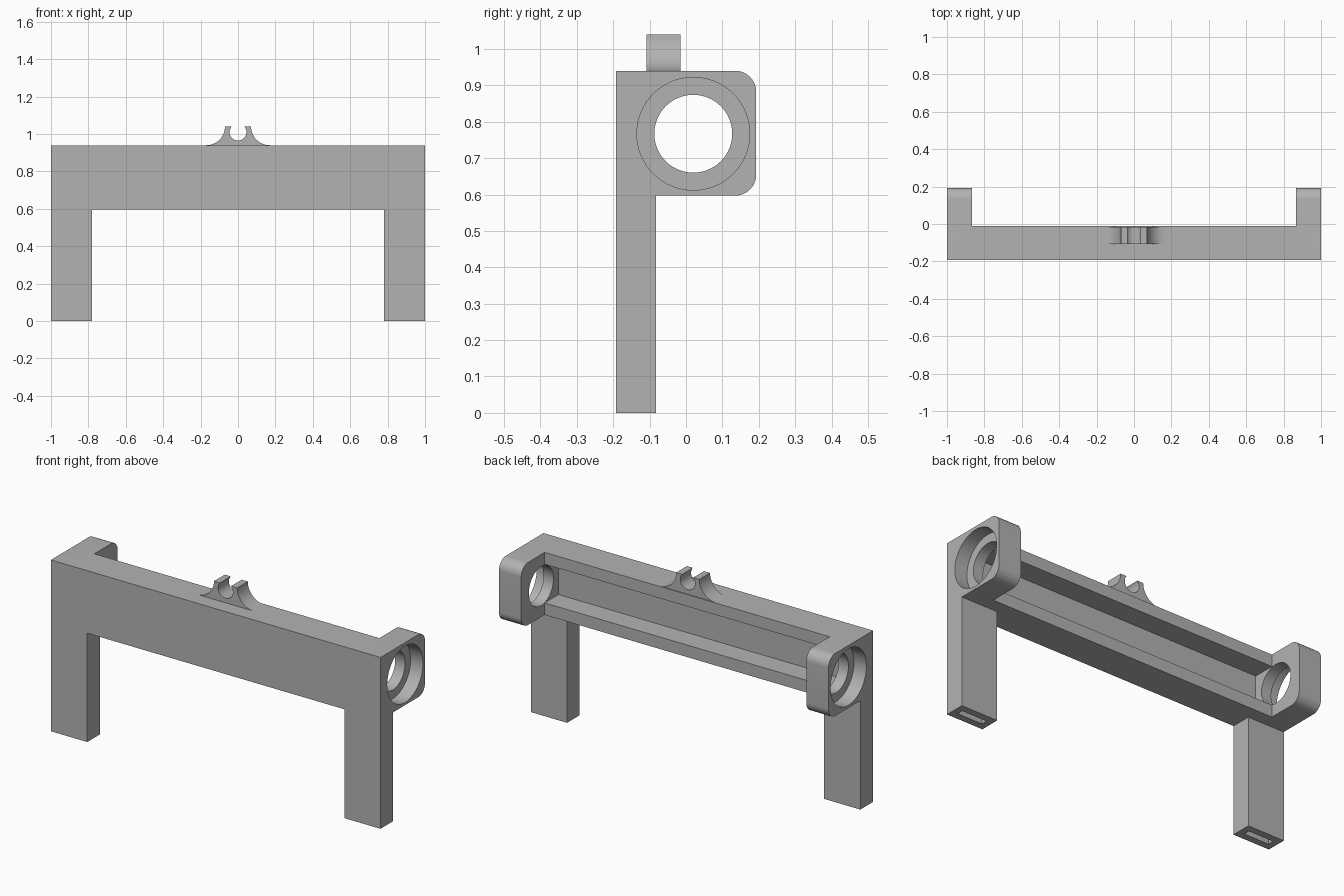
import bpy, bmesh
from math import sin, cos, pi, radians
from mathutils import Vector

cube = bpy.data.objects.get("Cube")
if cube:
    bpy.data.objects.remove(cube, do_unlink=True)

grey = bpy.data.materials.new("plain_grey")
grey.use_nodes = True
COLOUR = (0.45, 0.45, 0.45, 1)
grey.diffuse_color = COLOUR
for node in grey.node_tree.nodes:
    if node.type == 'BSDF_PRINCIPLED':
        node.inputs["Base Color"].default_value = COLOUR


def arc(cx, cy, r, start, end, n):
    """Points along an arc, angles in degrees."""
    angles = [radians(start + (end - start) * i / n) for i in range(n + 1)]
    return [(cx + r * cos(a), cy + r * sin(a)) for a in angles]


def prism(name, points, axis, low, high):
    """Extrude a profile along x (points are y, z), y (x, z) or z (x, y)."""
    def place(p, d):
        return {'X': (d, p[0], p[1]), 'Y': (p[0], d, p[1]), 'Z': (p[0], p[1], d)}[axis]
    bm = bmesh.new()
    base = bm.faces.new([bm.verts.new(place(p, low)) for p in points])
    ext = bmesh.ops.extrude_face_region(bm, geom=[base])
    top = [g for g in ext["geom"] if isinstance(g, bmesh.types.BMVert)]
    bmesh.ops.translate(bm, verts=top, vec=Vector(place((0, 0), high - low)))
    bmesh.ops.recalc_face_normals(bm, faces=bm.faces)
    mesh = bpy.data.meshes.new(name)
    bm.to_mesh(mesh)
    bm.free()
    mesh.materials.append(grey)
    obj = bpy.data.objects.new(name, mesh)
    bpy.context.collection.objects.link(obj)
    return obj


def box(name, x0, x1, y0, y1, z0, z1):
    return prism(name, [(x0, y0), (x1, y0), (x1, y1), (x0, y1)], 'Z', z0, z1)


def select(obj):
    bpy.ops.object.select_all(action='DESELECT')
    obj.select_set(True)
    bpy.context.view_layer.objects.active = obj


def combine(obj, other, operation):
    """Apply a boolean and remove the helper."""
    other.hide_render = True
    mod = obj.modifiers.new("boolean", 'BOOLEAN')
    mod.operation = operation
    mod.solver = 'EXACT'
    mod.object = other
    select(obj)
    bpy.ops.object.modifier_apply(modifier=mod.name)
    bpy.data.objects.remove(other, do_unlink=True)


def finish(obj):
    """Merge coplanar faces and smooth only the curved surfaces."""
    bm = bmesh.new()
    bm.from_mesh(obj.data)
    bmesh.ops.remove_doubles(bm, verts=bm.verts, dist=0.0001)
    bmesh.ops.dissolve_limit(bm, angle_limit=radians(0.5), verts=bm.verts, edges=bm.edges)
    bm.to_mesh(obj.data)
    bm.free()
    select(obj)
    bpy.ops.object.shade_smooth_by_angle(angle=radians(30))


FRONT, BACK, BAR_BACK = -0.193, 0.193, -0.01
LOW, TOP, INNER = 0.597, 0.94, 0.865
HOLE_Y, HOLE_Z = 0.02, 0.767

# Crossbar
frame = box("frame", -1, 1, FRONT, BAR_BACK, LOW, TOP)

# Legs and end blocks with rounded back corners
R = 0.058
block = ([(FRONT, LOW)] + arc(BACK - R, LOW + R, R, -90, 0, 12)
         + arc(BACK - R, TOP - R, R, 0, 90, 12) + [(FRONT, TOP)])
for s in (-1, 1):
    combine(frame, box("leg", *sorted((s * 0.78, s)), FRONT, -0.083, 0, 0.75), 'UNION')
    combine(frame, prism("end_block", block, 'X', *sorted((s * INNER, s))), 'UNION')

# Open channel along the back of the crossbar
combine(frame, box("channel", -INNER, INNER, -0.13, 0.1, 0.663, 0.875), 'DIFFERENCE')

# Stepped round holes through the blocks, slots under the legs
for s in (-1, 1):
    bore = arc(HOLE_Y, HOLE_Z, 0.107, 0, 360, 64)[:-1]
    recess = arc(HOLE_Y, HOLE_Z, 0.155, 0, 360, 64)[:-1]
    combine(frame, prism("bore", bore, 'X', *sorted((s * 0.8, s * 1.1))), 'DIFFERENCE')
    combine(frame, prism("recess", recess, 'X', *sorted((s * 0.925, s * 1.1))), 'DIFFERENCE')
    combine(frame, box("slot", *sorted((s * 0.815, s * 0.965)), -0.155, -0.121, -0.1, 0.12),
            'DIFFERENCE')
finish(frame)

# Cable clip: flared foot with a round notch open at the top
flare = arc(-0.17, 1.04, 0.1, -90, 0, 14)
notch = arc(0, 1.01, 0.045, 138, 402, 28)
clip = prism("clip", flare + notch + [(-x, z) for x, z in reversed(flare)], 'Y', -0.108, -0.015)
finish(clip)
